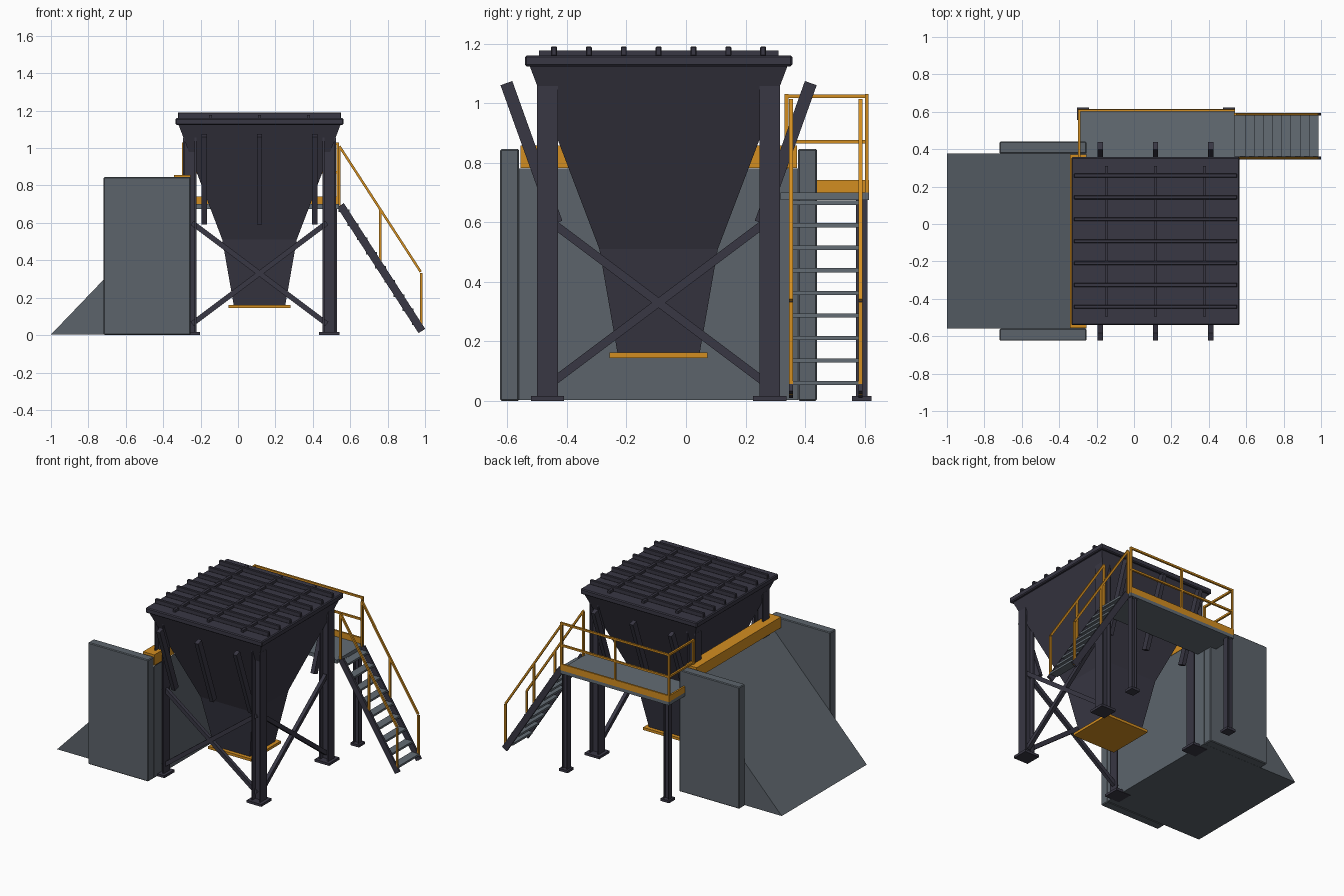
import bpy, bmesh
from mathutils import Vector, Matrix

cube = bpy.data.objects.get("Cube")
if cube:
    bpy.data.objects.remove(cube, do_unlink=True)


def material(name, rgb):
    m = bpy.data.materials.new(name)
    m.use_nodes = True
    m.diffuse_color = (*rgb, 1)
    m.node_tree.nodes["Principled BSDF"].inputs["Base Color"].default_value = (*rgb, 1)
    return m


STEEL = material("dark steel", (0.040, 0.038, 0.057))
CONCRETE = material("concrete grey", (0.107, 0.127, 0.148))
GRATING = material("grating grey", (0.125, 0.15, 0.175))
YELLOW = material("safety yellow", (0.65, 0.27, 0.015))


def finish(name, bm, mat, bevel=0):
    bmesh.ops.recalc_face_normals(bm, faces=bm.faces)
    mesh = bpy.data.meshes.new(name)
    bm.to_mesh(mesh)
    bm.free()
    mesh.materials.append(mat)
    ob = bpy.data.objects.new(name, mesh)
    bpy.context.collection.objects.link(ob)
    if bevel:
        mod = ob.modifiers.new("edge", 'BEVEL')
        mod.width, mod.segments = bevel, 1
    return ob


def add_box(bm, lo, hi):
    lo, hi = Vector(lo), Vector(hi)
    mat = Matrix.Translation((lo + hi) / 2) @ Matrix.Diagonal((*(hi - lo), 1))
    bmesh.ops.create_cube(bm, size=1, matrix=mat)


def box(name, lo, hi, mat, bevel=0):
    bm = bmesh.new()
    add_box(bm, lo, hi)
    return finish(name, bm, mat, bevel)


def bar(name, p, q, width, depth, mat):
    """Straight bar from p to q; width is measured horizontally."""
    p, q = Vector(p), Vector(q)
    d = (q - p).normalized()
    side = d.cross((0, 0, 1))
    side = side.normalized() if side.length > 0.01 else Vector((1, 0, 0))
    rot = Matrix((side, d.cross(side), d)).transposed().to_4x4()
    bm = bmesh.new()
    size = Matrix.Diagonal((width, depth, (q - p).length, 1))
    bmesh.ops.create_cube(bm, size=1, matrix=Matrix.Translation((p + q) / 2) @ rot @ size)
    return finish(name, bm, mat)


def column(name, x, y, top, half, plate):
    """H-section column on a base plate."""
    t = half * 0.25
    bm = bmesh.new()
    for s in (-1, 1):
        cx = x + s * (half - t / 2)
        add_box(bm, (cx - t / 2, y - half, 0), (cx + t / 2, y + half, top))
    add_box(bm, (x - half + t, y - t / 2, 0), (x + half - t, y + t / 2, top))
    finish(name, bm, STEEL)
    box(name + "_base", (x - plate, y - plate, 0), (x + plate, y + plate, 0.017), STEEL)


CX, CY = 0.115, -0.092

# Hopper body: stacked square rings, capped at both ends
bm = bmesh.new()
rings = []
for half, z in ((0.137, 0.155), (0.199, 0.51), (0.435, 1.13)):
    rings.append([bm.verts.new((CX + sx * half, CY + sy * half, z))
                  for sx, sy in ((-1, -1), (1, -1), (1, 1), (-1, 1))])
for a, b in zip(rings, rings[1:]):
    for i in range(4):
        j = (i + 1) % 4
        bm.faces.new((a[i], a[j], b[j], b[i]))
bm.faces.new(rings[0])
bm.faces.new(rings[-1])
finish("hopper_body", bm, STEEL)
box("hopper_rim", (CX - 0.449, CY - 0.449, 1.123), (CX + 0.449, CY + 0.449, 1.16), STEEL, 0.006)
box("outlet_flange", (CX - 0.165, CY - 0.165, 0.144), (CX + 0.165, CY + 0.165, 0.162), YELLOW)

# Top grate: three long bars crossed by seven ribs
for i in (-1, 0, 1):
    x = CX + i * 0.262
    box("grate_bar", (x - 0.009, CY - 0.402, 1.155), (x + 0.009, CY + 0.402, 1.177), STEEL)
for i in range(-3, 4):
    y = CY + i * 0.117
    box("grate_rib", (CX - 0.437, y - 0.01, 1.158), (CX + 0.437, y + 0.01, 1.19), STEEL, 0.003)

# Support legs
for sx in (-1, 1):
    for sy in (-1, 1):
        column("support_leg", CX + sx * 0.373, CY + sy * 0.373, 1.057, 0.035, 0.056)

# Cross braces on the front and the left-hand side
for s in (-1, 1):
    bar("front_brace", (CX - s * 0.36, CY - 0.373, 0.06), (CX + s * 0.36, CY - 0.373, 0.6),
        0.025, 0.028, STEEL)
    bar("side_brace", (CX + 0.373, CY - s * 0.36, 0.06), (CX + 0.373, CY + s * 0.36, 0.6),
        0.025, 0.028, STEEL)

# Sloping wall stiffeners
for s in (-1, 1):
    for i in (-1, 0, 1):
        x = CX + i * 0.295
        bar("wall_stiffener", (x, CY + s * 0.343, 0.598), (x, CY + s * 0.511, 1.067),
            0.028, 0.042, STEEL)

# Concrete ramp and wing walls
bm = bmesh.new()
profile = ((-1, 0.003), (-0.255, 0.003), (-0.255, 0.78))
face = bm.faces.new([bm.verts.new((x, CY - 0.468, z)) for x, z in profile])
ext = bmesh.ops.extrude_face_region(bm, geom=[face])
bmesh.ops.translate(bm, vec=(0, 0.936, 0),
                    verts=[v for v in ext["geom"] if isinstance(v, bmesh.types.BMVert)])
finish("ramp", bm, CONCRETE)
for s in (-1, 1):
    y = CY + s * 0.5
    box("wing_wall", (-0.718, y - 0.032, 0), (-0.255, y + 0.032, 0.846), CONCRETE, 0.005)
box("ramp_stop_beam", (-0.342, CY - 0.464, 0.782), (-0.255, CY + 0.464, 0.857), YELLOW)

# Access platform
X0, X1, Y0, Y1 = -0.3, 0.54, 0.318, 0.614
box("platform_deck", (X0, Y0, 0.675), (X1, Y1, 0.7), GRATING)
box("back_toe_board", (X0, Y1 - 0.012, 0.698), (X1, Y1, 0.742), YELLOW)
box("end_toe_board", (X0, Y0 + 0.01, 0.698), (X0 + 0.012, Y1, 0.742), YELLOW)
for x in (-0.273, 0.508):
    column("platform_post", x, 0.59, 0.677, 0.02, 0.033)

# Platform guard rail
RX, RY, RAIL = X0 + 0.007, Y1 - 0.007, 0.013
for x, y in ((RX, 0.337), (RX, RY), (CX + 0.005, RY), (X1 - 0.007, RY)):
    bar("guard_post", (x, y, 0.69), (x, y, 1.03), RAIL, RAIL, YELLOW)
for z in (0.87, 1.023):
    bar("back_rail", (RX, RY, z), (X1, RY, z), RAIL, RAIL, YELLOW)
    bar("end_rail", (RX, 0.331, z), (RX, RY, z), RAIL, RAIL, YELLOW)

# Stair: stringers, handrails and treads
top, foot = Vector((0.548, 0, 0.694)), Vector((0.983, 0, 0.022))
for y in (0.353, 0.586):
    side = Vector((0, y, 0))
    bar("stair_stringer", top + side, foot + side, 0.014, 0.042, STEEL)
    for t in (0, 0.5, 1):
        p = top.lerp(foot, t) + side
        p.x += -0.006 + 0.002 * t
        bar("stair_post", p, p + Vector((0, 0, 0.31)), RAIL, RAIL, YELLOW)
    up = Vector((-0.006, y, 0.316))
    bar("stair_handrail", top + up, foot + up, RAIL, RAIL, YELLOW)
for i in range(9):
    z = 0.06 + i * 0.0757
    x = foot.x + (z - foot.z) / (top.z - foot.z) * (top.x - foot.x)
    box("stair_tread", (x - 0.029, 0.36, z - 0.007), (x + 0.029, 0.579, z + 0.007), GRATING)
